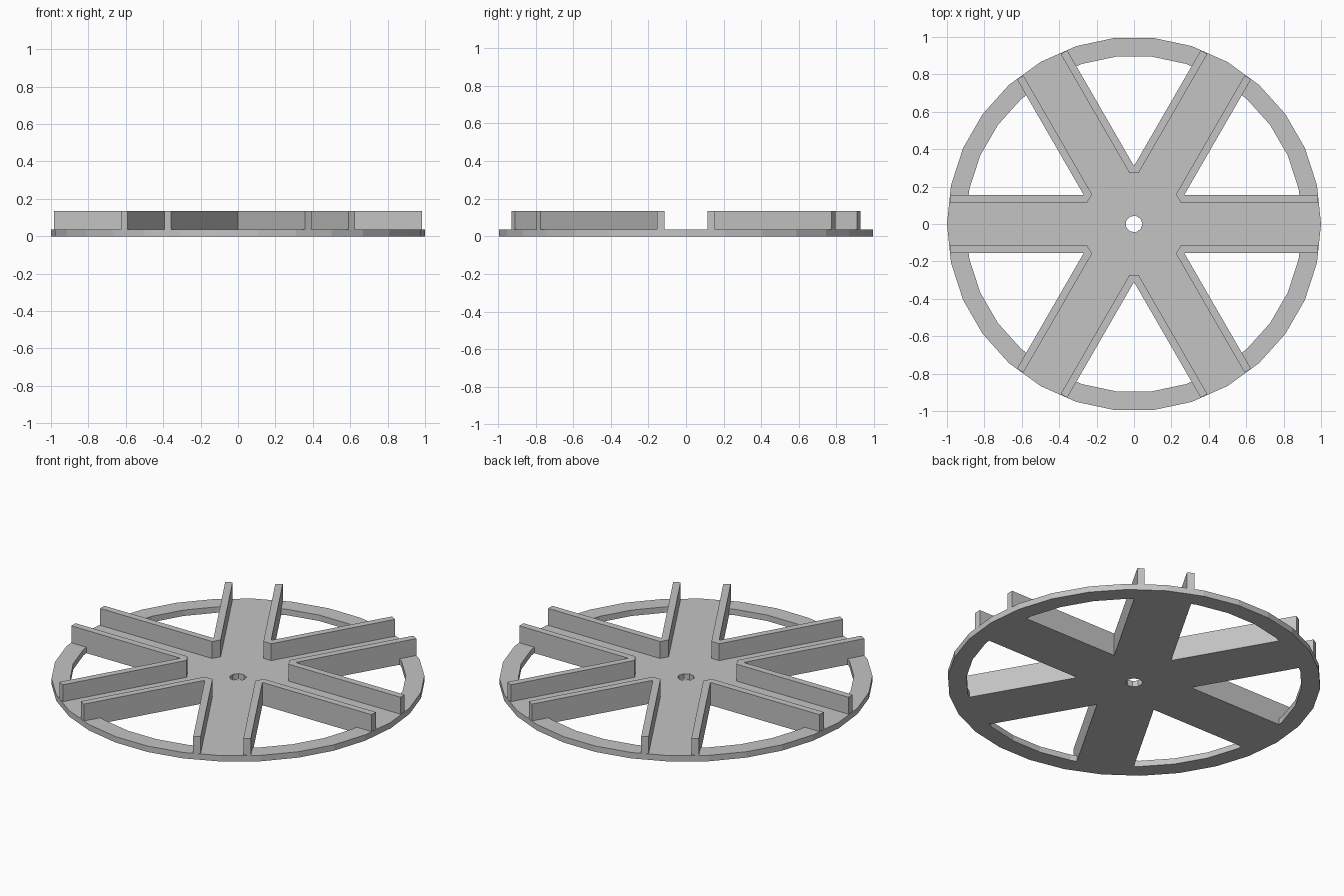
import bpy
import bmesh
from math import cos, sin, pi, radians
from mathutils import Vector, Matrix

cube = bpy.data.objects.get("Cube")
if cube:
    bpy.data.objects.remove(cube)

SPOKES = 6
STEP = 2 * pi / SPOKES
PLATE_TOP = 0.035
WALL_TOP = 0.135
HALF = 0.155          # half width of a spoke
INNER = 0.115         # half width between the walls of a spoke
REACH = 0.983         # outer end of the walls
RIM = 0.9             # inner radius of the rim

grey = bpy.data.materials.new("grey")
grey.use_nodes = True
colour = (0.55, 0.55, 0.55, 1)
grey.diffuse_color = colour
grey.node_tree.nodes["Principled BSDF"].inputs["Base Color"].default_value = colour


def polar(radius, angle):
    return Vector((radius * cos(angle), radius * sin(angle), 0))


def ring(radius, sides):
    return [polar(radius, 2 * pi * i / sides) for i in range(sides)]


def turn(points, angle):
    return [Matrix.Rotation(angle, 3, 'Z') @ p for p in points]


def mirrored(points):
    """Reflect points across the centre line of the first opening."""
    result = []
    for p in points:
        q = turn([Vector((p.x, -p.y, 0))], STEP)[0]
        result.append(q)
    return result


def slab(name, loops, bottom, top):
    """Fill closed outlines (later ones are holes) and extrude upwards."""
    bm = bmesh.new()
    for loop in loops:
        verts = [bm.verts.new((p.x, p.y, bottom)) for p in loop]
        for a, b in zip(verts, verts[1:] + verts[:1]):
            bm.edges.new((a, b))
    bmesh.ops.triangle_fill(bm, edges=bm.edges[:], use_beauty=True, normal=(0, 0, 1))
    out = bmesh.ops.extrude_face_region(bm, geom=bm.faces[:], use_keep_orig=True)
    moved = [g for g in out["geom"] if isinstance(g, bmesh.types.BMVert)]
    bmesh.ops.translate(bm, verts=moved, vec=(0, 0, top - bottom))
    bmesh.ops.recalc_face_normals(bm, faces=bm.faces[:])
    mesh = bpy.data.meshes.new(name)
    bm.to_mesh(mesh)
    bm.free()
    mesh.materials.append(grey)
    obj = bpy.data.objects.new(name, mesh)
    bpy.context.collection.objects.link(obj)
    return obj


# Outline of one opening between two spokes
apex = polar(HALF / sin(STEP / 2), STEP / 2)
a, b = polar(RIM, 0), polar(RIM, radians(12))
corner = a.lerp(b, HALF / b.y)
arc = [polar(RIM, radians(d)) for d in (12, 24, 36, 48)]
opening = [apex, corner] + arc + mirrored([corner])

# Wheel plate with six openings and an axle hole
holes = [turn(opening, i * STEP) for i in range(SPOKES)]
slab("wheel_plate", [ring(1, 30)] + holes + [ring(0.045, 9)], 0, PLATE_TOP)

# V-shaped walls along the spoke edges, blunted towards the hub
half_wall = [Vector((0.25, INNER, 0)), Vector((REACH, INNER, 0)), Vector((REACH, HALF, 0))]
wall = half_wall + [apex] + mirrored(half_wall)[::-1]
for i in range(SPOKES):
    slab(f"spoke_wall_{i + 1}", [turn(wall, i * STEP)], PLATE_TOP, WALL_TOP)
